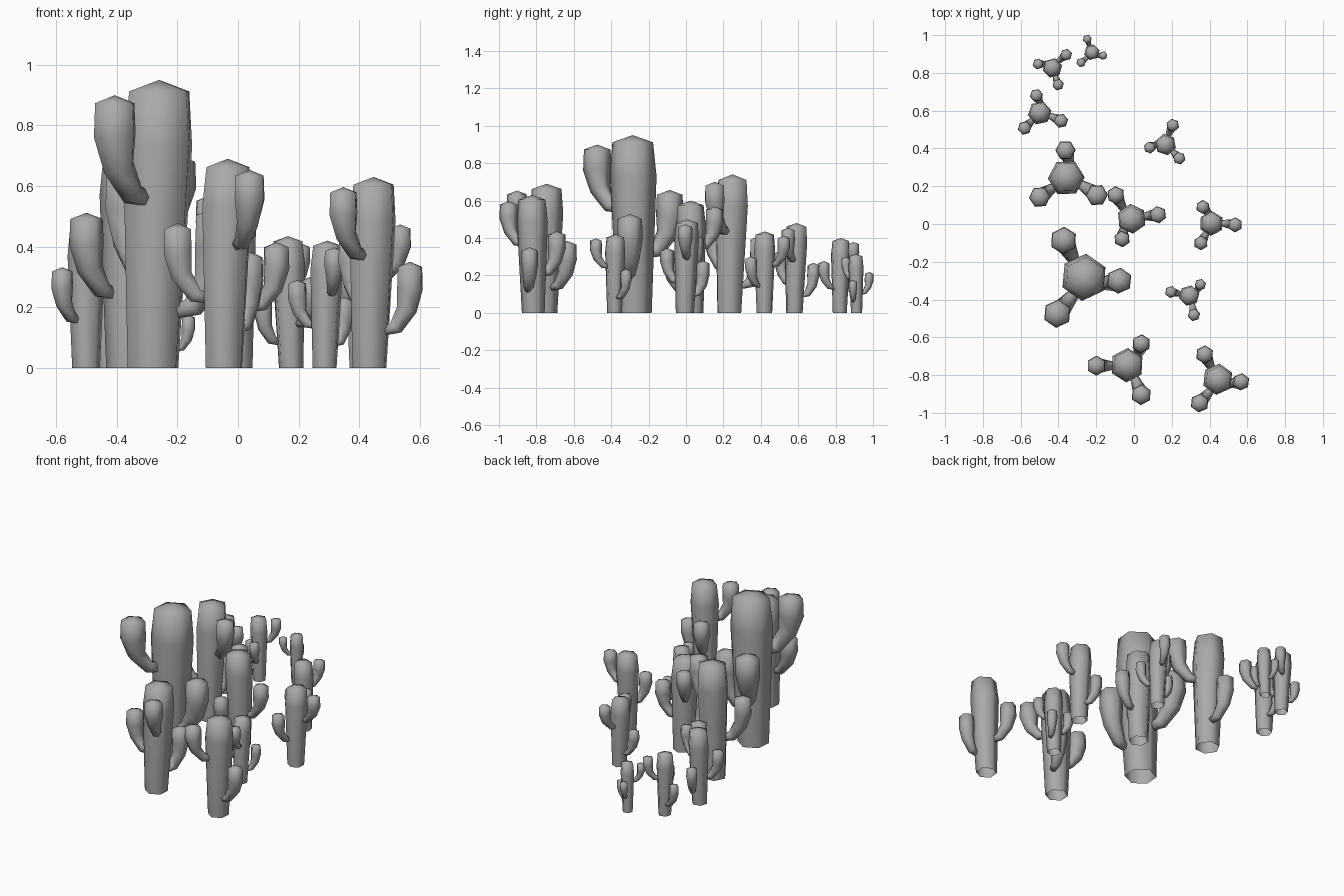
import bpy
import bmesh
from math import radians, pi, sin, cos
from mathutils import Vector

cube = bpy.data.objects.get("Cube")
if cube:
    bpy.data.objects.remove(cube, do_unlink=True)

SIDES = 6

# One plain material for every plant
grey = bpy.data.materials.new("plain_grey")
grey.use_nodes = True
colour = (0.4, 0.4, 0.4, 1)
grey.diffuse_color = colour
grey.node_tree.nodes["Principled BSDF"].inputs["Base Color"].default_value = colour


def polar(radius, degrees, z):
    a = radians(degrees)
    return Vector((radius * cos(a), radius * sin(a), z))


def tube(name, path, radii, side, tip, cap_start):
    """Six-sided tube along a path; 'side' is the ring's sideways axis."""
    bm = bmesh.new()
    rings = []
    for i, (point, radius) in enumerate(zip(path, radii)):
        ahead = path[min(i + 1, len(path) - 1)]
        behind = path[max(i - 1, 0)]
        tangent = (ahead - behind).normalized()
        if cap_start is False or i == len(path) - 1:
            tangent = Vector((0, 0, 1))
        across = side.cross(tangent).normalized()
        ring = []
        for k in range(SIDES):
            a = 2 * pi * k / SIDES
            ring.append(bm.verts.new(point + radius * (cos(a) * side + sin(a) * across)))
        rings.append(ring)
    for low, high in zip(rings, rings[1:]):
        for k in range(SIDES):
            n = (k + 1) % SIDES
            bm.faces.new((low[k], low[n], high[n], high[k]))
    # Low pointed crown
    apex = bm.verts.new(tip)
    for k in range(SIDES):
        bm.faces.new((rings[-1][k], rings[-1][(k + 1) % SIDES], apex))
    if cap_start:
        bm.faces.new(rings[0][::-1])
    bmesh.ops.recalc_face_normals(bm, faces=bm.faces)
    for face in bm.faces:
        face.smooth = True
    mesh = bpy.data.meshes.new(name)
    bm.to_mesh(mesh)
    bm.free()
    mesh.materials.append(grey)
    return mesh


# Trunk of unit height, open below, leaning a little
lean = polar(0.012, 100, 0)
trunk_path = [-lean, lean * 0.5 + Vector((0, 0, 0.77)), lean + Vector((0, 0, 0.96))]
trunk = tube("trunk", trunk_path, [0.097, 0.132, 0.115], polar(1, 90, 0),
             lean + Vector((0, 0, 1)), False)


def arm(name, angle, foot_shift, top, reach, radius):
    """Upturned arm: thin where it leaves the trunk, thick at the crown."""
    foot = polar(0.085, angle + foot_shift, top - 0.36)
    crown = polar(reach, angle, top)
    path = []
    for mix, drop in ((0, 0.36), (0.42, 0.345), (0.87, 0.25), (1, 0.14), (1, 0.028)):
        p = foot.lerp(crown, mix)
        p.z = top - drop
        path.append(p)
    radii = [0.028, 0.042, 0.058, radius, radius * 0.94]
    return tube(name, path, radii, polar(1, angle + 90, 0), crown, True)


parts = {
    "trunk": trunk,
    "high_arm": arm("high_arm", 0, 10, 0.947, 0.25, 0.08),
    "low_arm": arm("low_arm", 119, -22, 0.557, 0.203, 0.073),
    "middle_arm": arm("middle_arm", -117, 0, 0.692, 0.23, 0.077),
}

# Each plant: x, y, height, heading of its high arm in degrees
plants = [
    (-0.27, -0.28, 0.95, 235),
    (-0.36, 0.24, 0.74, 332),
    (-0.01, 0.03, 0.60, 125),
    (-0.04, -0.75, 0.69, 297),
    (0.44, -0.82, 0.63, 234),
    (0.41, 0.00, 0.50, 358),
    (0.29, -0.38, 0.42, 285),
    (0.17, 0.42, 0.435, 71),
    (-0.50, 0.585, 0.48, 341),
    (-0.43, 0.825, 0.40, 45),
    (-0.225, 0.91, 0.315, 225),
]
for number, (x, y, height, heading) in enumerate(plants, 1):
    for part, mesh in parts.items():
        obj = bpy.data.objects.new(f"{part}_{number}", mesh)
        obj.location = (x, y, 0)
        obj.scale = (height,) * 3
        obj.rotation_euler.z = radians(heading)
        bpy.context.scene.collection.objects.link(obj)
